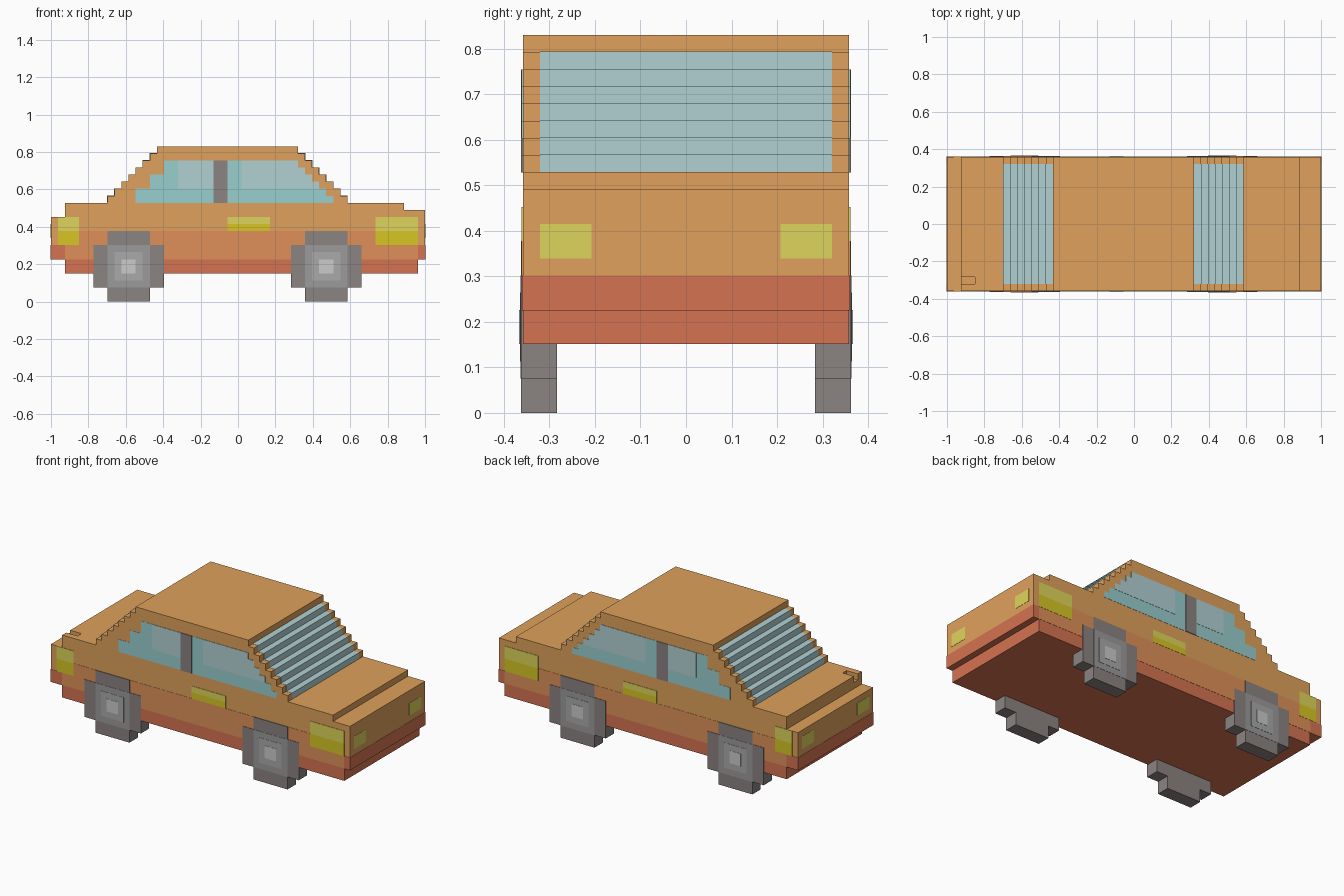
import bpy, bmesh

if "Cube" in bpy.data.objects:
    bpy.data.objects.remove(bpy.data.objects["Cube"])

U = 2 / 53          # one block of the blocky style
W = 9.5             # half width in blocks
E = 0.035           # thickness step of painted panels, in blocks


def mat(name, r, g, b):
    m = bpy.data.materials.new(name)
    m.diffuse_color = [(c / 255) ** 2.2 for c in (r, g, b)] + [1]
    m.use_nodes = True
    m.node_tree.nodes["Principled BSDF"].inputs["Base Color"].default_value = m.diffuse_color
    return m


ORANGE = mat("orange", 222, 160, 92)
SALMON = mat("salmon", 222, 143, 90)
RED = mat("red", 212, 115, 82)
YELLOW = mat("yellow", 214, 197, 40)
PALE_YELLOW = mat("pale_yellow", 222, 212, 92)
GLASS = mat("glass", 152, 205, 205)
PALE_GLASS = mat("pale_glass", 176, 208, 210)
DARK = mat("dark_grey", 138, 130, 128)
GREYS = [mat("grey_%d" % v, v, v, v) for v in (153, 168, 190)]


def prism(name, profiles, spans, material):
    """Extrude x/z block profiles over each y span into one object."""
    bm = bmesh.new()
    for pts in profiles:
        for y0, y1 in spans:
            rings = [[bm.verts.new(((x - 26.5) * U, y * U, z * U)) for x, z in pts]
                     for y in (y0, y1)]
            bm.faces.new(rings[0])
            bm.faces.new(rings[1][::-1])
            n = len(pts)
            for i in range(n):
                j = (i + 1) % n
                bm.faces.new((rings[0][j], rings[0][i], rings[1][i], rings[1][j]))
    bmesh.ops.recalc_face_normals(bm, faces=bm.faces)
    me = bpy.data.meshes.new(name)
    bm.to_mesh(me)
    bm.free()
    me.materials.append(material)
    ob = bpy.data.objects.new(name, me)
    bpy.context.collection.objects.link(ob)
    return ob


def rect(x0, x1, z0, z1):
    return [(x0, z0), (x1, z0), (x1, z1), (x0, z1)]


def sides(layer):
    """Thin spans on both flanks; higher layers sit on top."""
    return [(-W - E * layer, -W + 0.1), (W - 0.1, W + E * layer)]


FULL = [(-W, W)]

# Body shell: stepped rear window, roof, stepped windscreen, bonnet
body_pts = [(0, 6), (0, 12), (2, 12), (2, 14)]
for k in range(8):
    body_pts += [(8 + k, 14 + k), (8 + k, 15 + k)]
for k in range(8):
    body_pts += [(35 + k, 22 - k), (35 + k, 21 - k)]
body_pts += [(50, 14), (50, 13), (53, 13), (53, 6)]
body = prism("body", [body_pts], FULL, ORANGE)

# Small notch in the rear deck
cutter = prism("notch_cutter", [rect(1.5, 4, 13, 15)], [(-8.5, -7.5)], ORANGE)
cutter.hide_render = True
cutter.hide_viewport = True
mod = body.modifiers.new("notch", "BOOLEAN")
mod.object = cutter
mod.operation = "DIFFERENCE"
mod.solver = "EXACT"

# Underbody, bumpers and flank stripe
prism("underbody", [rect(2, 52, 4, 6)], FULL, RED)
prism("bumpers", [rect(-E, 2, 6 - E, 8), rect(52, 53 + E, 6 - E, 8)],
      [(-W - E, W + E)], RED)
prism("side_stripe", [rect(2, 52, 6, 10)], sides(1), SALMON)

# Side lights and door handle
prism("side_lights_lower", [rect(1, 4, 8, 10), rect(46, 52, 8, 10)], sides(2), YELLOW)
prism("side_lights_upper", [rect(1, 4, 10, 12), rect(46, 52, 10, 12)], sides(2), PALE_YELLOW)
prism("door_handle_lower", [rect(25, 31, 10, 11)], sides(2), YELLOW)
prism("door_handle_upper", [rect(25, 31, 11, 12)], sides(2), PALE_YELLOW)

# Head and tail lights
prism("end_lights", [rect(-E, 0.1, 9, 11), rect(52.9, 53 + E, 9, 11)],
      [(-8.5, -5.5), (5.5, 8.5)], PALE_YELLOW)

# Side windows with reflections and centre pillar
edge = []
for z in range(14, 20):
    edge += [(54 - z, z), (54 - z, z + 1)]
prism("side_window", [[(16, 20), (16, 18), (14, 18), (14, 16), (12, 16), (12, 14)] + edge],
      sides(1), GLASS)
prism("window_reflection", [rect(18, 23, 16, 20), [(27, 20), (27, 16)] + edge[4:]],
      sides(2), PALE_GLASS)
prism("window_pillar", [rect(23, 25, 14, 20)], sides(3), DARK)

# Stepped windscreen and mirrored rear window
screen = []
for k in range(7):
    screen += [(42 - k + E, 14 + k + E), (42 - k + E, 15 + k + E)]
screen += [(35, 21 + E), (35, 20.5), (41.5, 14)]
prism("windscreen", [screen], [(-8.5, 8.5)], PALE_GLASS)
prism("rear_window", [[(50 - x, z) for x, z in screen]], [(-8.5, 8.5)], PALE_GLASS)

# Wheels: blocky crosses with concentric square hubs
for label, cx in (("rear", 11), ("front", 39)):
    cross = [(-3, 0), (3, 0), (3, 2), (5, 2), (5, 8), (3, 8),
             (3, 10), (-3, 10), (-3, 8), (-5, 8), (-5, 2), (-3, 2)]
    prism(label + "_wheels", [[(cx + x, z) for x, z in cross]],
          [(-W - 3 * E, -7.5), (7.5, W + 3 * E)], DARK)
    for i, h in enumerate((3, 2, 1)):
        prism("%s_hub_%d" % (label, i + 1), [rect(cx - h, cx + h, 5 - h, 5 + h)],
              sides(4 + i), GREYS[i])
